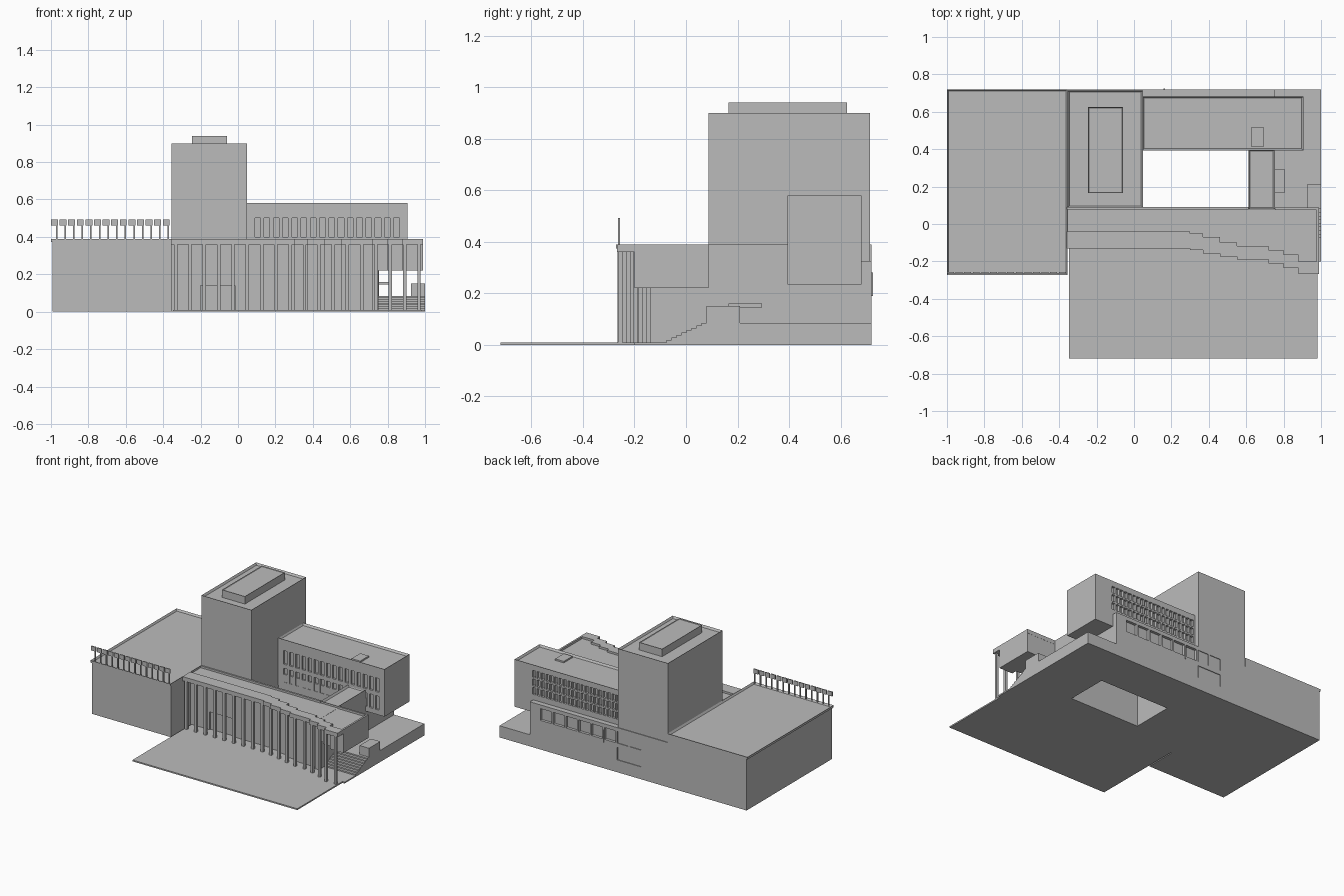
import bpy, bmesh
from mathutils import Vector

cube = bpy.data.objects.get("Cube")
if cube:
    bpy.data.objects.remove(cube, do_unlink=True)

concrete = bpy.data.materials.new("grey_concrete")
concrete.use_nodes = True
GREY = (0.5, 0.5, 0.5, 1)
concrete.diffuse_color = GREY
concrete.node_tree.nodes["Principled BSDF"].inputs["Base Color"].default_value = GREY


def finish(name, bm):
    bmesh.ops.recalc_face_normals(bm, faces=bm.faces)
    mesh = bpy.data.meshes.new(name)
    bm.to_mesh(mesh)
    bm.free()
    mesh.materials.append(concrete)
    ob = bpy.data.objects.new(name, mesh)
    bpy.context.collection.objects.link(ob)
    return ob


def add_box(bm, x, y, z):
    made = bmesh.ops.create_cube(bm, size=1)["verts"]
    for v in made:
        v.co = Vector([(r[0] + r[1]) / 2 + c * (r[1] - r[0])
                       for r, c in zip((x, y, z), v.co)])


def boxes(name, items):
    bm = bmesh.new()
    for item in items:
        add_box(bm, *item)
    return finish(name, bm)


def roofed(name, x, y, z, rim=0.013, drop=0.015):
    """Box whose flat roof lies below a thin parapet."""
    bm = bmesh.new()
    add_box(bm, x, y, z)
    bm.normal_update()
    top = max(bm.faces, key=lambda f: f.calc_center_median().z)
    bmesh.ops.inset_region(bm, faces=[top], thickness=rim)
    for v in top.verts:
        v.co.z -= drop
    return finish(name, bm)


def prism(name, outline, z0, z1):
    bm = bmesh.new()
    face = bm.faces.new([bm.verts.new((x, y, z0)) for x, y in outline])
    out = bmesh.ops.extrude_face_region(bm, geom=[face])["geom"]
    for v in out:
        if isinstance(v, bmesh.types.BMVert):
            v.co.z = z1
    return finish(name, bm)


def cut(target, items):
    cutter = boxes(target.name + "_cutter", items)
    cutter.hide_render = True
    cutter.hide_viewport = True
    cutter.display_type = 'WIRE'
    mod = target.modifiers.new("recesses", 'BOOLEAN')
    mod.object = cutter
    mod.solver = 'EXACT'
    bpy.context.view_layer.update()
    graph = bpy.context.evaluated_depsgraph_get()
    mesh = bpy.data.meshes.new_from_object(target.evaluated_get(graph))
    target.modifiers.clear()
    target.data = mesh
    bpy.data.objects.remove(cutter, do_unlink=True)


# Auditorium block on the left with its roof rim
boxes("auditorium_wall", [((-0.993, -0.355), (-0.265, 0.72), (0, 0.376))])
roofed("auditorium_roof", (-1, -0.355), (-0.272, 0.72), (0.374, 0.39))

# Row of panels on posts above the auditorium front
panels = []
for i in range(14):
    x = -1 + i * 0.046
    panels += [((x, x + 0.037), (-0.264, -0.256), (0.46, 0.492)),
               ((x + 0.026, x + 0.034), (-0.264, -0.256), (0.385, 0.46))]
boxes("roof_panel_row", panels)

# Tower and penthouse
roofed("tower", (-0.355, 0.047), (0.087, 0.715), (0, 0.9))
roofed("penthouse", (-0.245, -0.06), (0.165, 0.625), (0.88, 0.94), 0.006, 0.004)

# Rear base with square windows and a recess in the back wall
base = boxes("rear_base", [((-0.36, 0.755), (0.397, 0.72), (0, 0.325))])
squares = [((0.58 - i * 0.103, 0.67 - i * 0.103), (0.70, 0.75), (0.212, 0.298))
           for i in range(8)]
cut(base, squares + [((-0.14, 0.053), (0.64, 0.75), (0.09, 0.18))])
boxes("drain_pipe", [((0.157, 0.165), (0.715, 0.725), (0.19, 0.28))])

# Office wing with windows on both long sides
wing = roofed("office_wing", (0.045, 0.905), (0.394, 0.682), (0.235, 0.58))
front_windows = [((0.09 + i * 0.0495, 0.12 + i * 0.0495), (0.35, 0.408), (z, z + 0.1))
                 for i in range(16) for z in (0.27, 0.4)]
rear_windows = [((0.06 + i * 0.0355, 0.085 + i * 0.0355), (0.665, 0.72), (z, z + 0.05))
                for i in range(20) for z in (0.365, 0.427, 0.489)]
cut(wing, front_windows + rear_windows)
boxes("roof_hatch", [((0.625, 0.695), (0.415, 0.515), (0.56, 0.576))])

# Link between the hall and the office wing
roofed("link", (0.612, 0.753), (0.08, 0.4), (0, 0.39))
boxes("door_canopy", [((0.75, 0.805), (0.165, 0.295), (0.145, 0.16))])

# Stepped plan of the hall: start x, wall y, canopy edge y
STEPS = [(-0.357, -0.04, -0.13), (0.3, -0.05, -0.14), (0.37, -0.07, -0.158),
         (0.46, -0.098, -0.175), (0.55, -0.118, -0.19), (0.72, -0.14, -0.21),
         (0.8, -0.162, -0.235), (0.88, -0.2, -0.268)]
END = 0.99


def stepped(column, end):
    line = []
    used = [s for s in STEPS if s[0] < end]
    for s, nxt in zip(used, used[1:] + [(end,)]):
        line += [(s[0], s[column]), (nxt[0], s[column])]
    return line


def canopy_edge(x):
    return [s[2] for s in STEPS if s[0] <= x][-1]


# Hall: tall lobby, raised end block, front canopy and parapet
lobby = prism("lobby", stepped(1, 0.75) + [(0.75, 0.09), (-0.357, 0.09)], 0, 0.376)
cut(lobby, [((-0.2, -0.015), (-0.08, -0.03), (0.01, 0.14))])
prism("overhanging_hall", stepped(1, END) + [(END, 0.087), (-0.357, 0.087)][:1]
      + [(0.745, 0.087)] + [(0.745, 0.0), (-0.357, 0.0)], 0.22, 0.375)
prism("front_canopy", stepped(2, END) + stepped(1, END)[::-1], 0.36, 0.39)
boxes("hall_parapet", [((-0.357, 0.612), (0.077, 0.091), (0.36, 0.39)),
                       ((0.753, END), (0.075, 0.088), (0.36, 0.39)),
                       ((END - 0.013, END), (-0.2, 0.088), (0.36, 0.39))])

# Colonnade following the stepped canopy
columns = []
for i in range(18):
    x = -0.333 + i * 0.0765
    y = canopy_edge(x) + 0.004
    columns.append(((x - 0.009, x + 0.009), (y, y + 0.018), (0.005, 0.365)))
boxes("columns", columns)

# Forecourt, terrace, stairs and plinth
boxes("forecourt", [((-0.347, 0.982), (-0.72, 0.09), (0, 0.01)),
                    ((0.75, 1), (-0.2, 0.09), (0, 0.01))])
boxes("terrace", [((0.75, 1), (0.08, 0.72), (0, 0.085))])
COUNT = 8
boxes("stairs", [((0.75, 1), (-0.075 + i * 0.155 / COUNT, 0.085),
                  (0, 0.01 + (i + 1) * 0.075 / COUNT)) for i in range(COUNT)])
boxes("stair_plinth", [((0.925, 1), (0.08, 0.21), (0, 0.15))])
